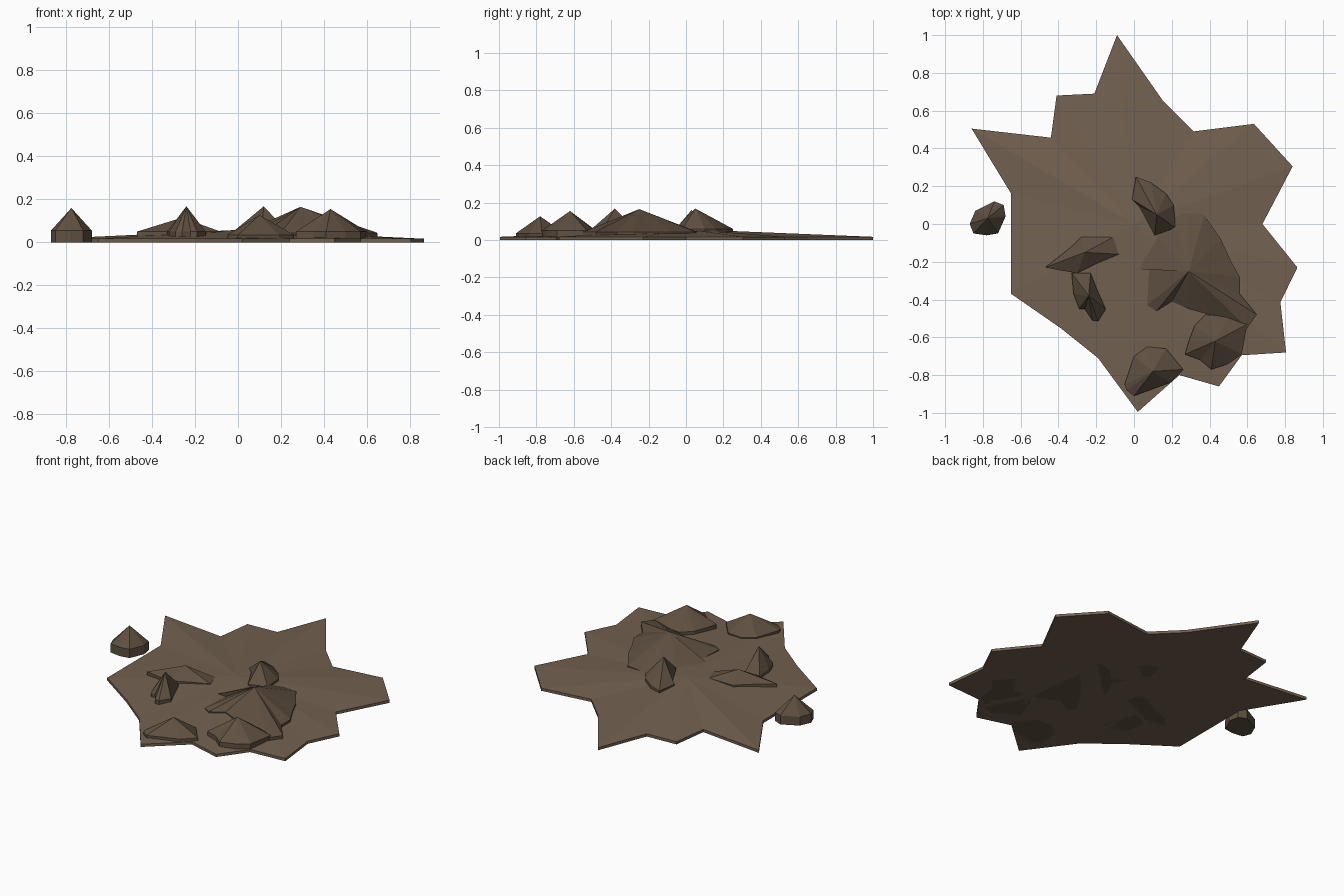
import bpy, bmesh


def material(name, rgb):
    m = bpy.data.materials.new(name)
    m.diffuse_color = (*rgb, 1)
    return m


soil = material("soil", (0.17, 0.12, 0.08))
clod = material("dark_soil", (0.115, 0.08, 0.053))


def mound(name, outline, peak, rim, mat):
    """Low wall around an outline, closed by a faceted fan to a peak."""
    bm = bmesh.new()
    low = [bm.verts.new((x, y, 0)) for x, y in outline]
    top = [bm.verts.new((x, y, rim)) for x, y in outline]
    apex = bm.verts.new(peak)
    bm.faces.new(low)
    for i in range(len(low)):
        j = (i + 1) % len(low)
        bm.faces.new((low[i], low[j], top[j], top[i]))
        bm.faces.new((top[i], top[j], apex))
    bmesh.ops.recalc_face_normals(bm, faces=bm.faces)
    me = bpy.data.meshes.new(name)
    bm.to_mesh(me)
    bm.free()
    me.materials.append(mat)
    ob = bpy.data.objects.new(name, me)
    bpy.context.collection.objects.link(ob)


# Jagged ground patch
mound("ground_patch", [
    (-.09, 1), (.155, .65), (.315, .49), (.635, .53), (.84, .305), (.68, 0),
    (.865, -.23), (.775, -.415), (.805, -.68), (.57, -.695), (.45, -.86),
    (.24, -.80), (.02, -.995), (-.19, -.71), (-.39, -.55), (-.65, -.37),
    (-.65, .16), (-.86, .505), (-.44, .457), (-.41, .68), (-.21, .69)],
    (0, 0, .058), .017, soil)

# Loose clod beside the patch
mound("loose_clod", [
    (-.87, 0), (-.84, .07), (-.74, .12), (-.69, .10), (-.68, .04),
    (-.72, -.05), (-.78, -.06), (-.85, -.05)], (-.775, .03, .16), .055, clod)

# Mounds on the patch
mound("rear_mound", [
    (-.01, .13), (.01, .25), (.09, .22), (.17, .16), (.21, .10),
    (.22, -.02), (.11, -.06), (.03, .09)], (.12, .05, .168), .06, clod)
mound("large_mound", [
    (.11, -.06), (.21, .04), (.28, .06), (.37, .05), (.46, -.08), (.51, -.19),
    (.56, -.28), (.56, -.37), (.65, -.48), (.60, -.55), (.40, -.48),
    (.29, -.45), (.20, -.41), (.12, -.46), (.07, -.43), (.08, -.24),
    (.02, -.24)], (.29, -.25, .165), .044, clod)
mound("front_right_mound", [
    (.27, -.69), (.29, -.62), (.32, -.54), (.38, -.48), (.50, -.49),
    (.60, -.53), (.57, -.69), (.50, -.74), (.41, -.77), (.35, -.72)],
    (.43, -.62, .155), .05, clod)
mound("front_mound", [
    (-.05, -.85), (0, -.70), (.07, -.65), (.17, -.66), (.26, -.77),
    (.19, -.84), (0, -.91), (-.04, -.88)], (.10, -.78, .127), .035, clod)
mound("left_mound", [
    (-.47, -.23), (-.33, -.12), (-.28, -.07), (-.11, -.07), (-.08, -.16),
    (-.20, -.21), (-.30, -.26), (-.42, -.24)], (-.26, -.15, .115), .05, clod)
mound("small_left_mound", [
    (-.33, -.26), (-.23, -.26), (-.19, -.36), (-.15, -.45), (-.19, -.515),
    (-.22, -.51), (-.26, -.45), (-.29, -.45), (-.32, -.37)],
    (-.24, -.38, .168), .05, clod)
